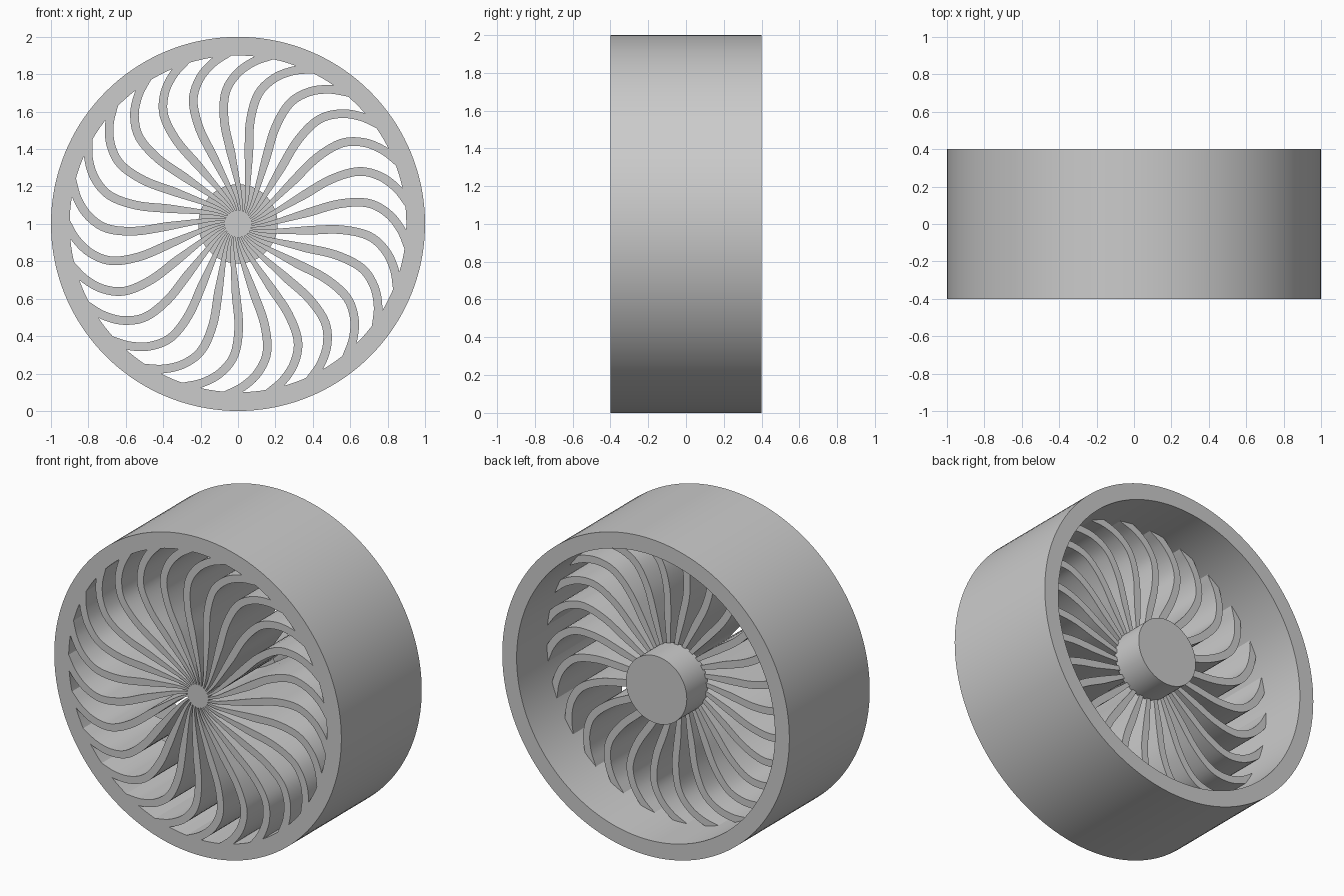
import bpy, bmesh, math
from mathutils import Vector, Matrix

cube = bpy.data.objects.get("Cube")
if cube:
    bpy.data.objects.remove(cube, do_unlink=True)

BLADES = 25
FRONT, BACK = -0.4, 0.4
BLADE_BACK = 0.1
AXIS = Vector((0, 0, 1))          # wheel centre

grey = bpy.data.materials.new("plain grey")
grey.use_nodes = True
colour = (0.6, 0.6, 0.6, 1)
grey.diffuse_color = colour
grey.node_tree.nodes["Principled BSDF"].inputs["Base Color"].default_value = colour


def finish(name, bm):
    bmesh.ops.recalc_face_normals(bm, faces=bm.faces)
    mesh = bpy.data.meshes.new(name)
    bm.to_mesh(mesh)
    bm.free()
    mesh.materials.append(grey)
    obj = bpy.data.objects.new(name, mesh)
    bpy.context.collection.objects.link(obj)
    bpy.ops.object.select_all(action='DESELECT')
    bpy.context.view_layer.objects.active = obj
    obj.select_set(True)
    bpy.ops.object.shade_smooth_by_angle(angle=math.radians(35))
    return obj


def lathe(name, profile, closed, steps=144):
    """Spin (radius, y) points around the wheel axis."""
    bm = bmesh.new()
    verts = [bm.verts.new((r, y, 1)) for r, y in profile]
    pairs = list(zip(verts, verts[1:]))
    if closed:
        pairs.append((verts[-1], verts[0]))
    edges = [bm.edges.new(p) for p in pairs]
    bmesh.ops.spin(bm, geom=verts + edges, cent=AXIS, axis=(0, 1, 0),
                   angle=math.tau, steps=steps)
    bmesh.ops.remove_doubles(bm, verts=bm.verts, dist=0.0001)
    return finish(name, bm)


def catmull(points, steps):
    """Smooth curve through the points."""
    pts = [Vector(p) for p in points]
    pts = [2 * pts[0] - pts[1]] + pts + [2 * pts[-1] - pts[-2]]
    out = []
    for a, b, c, d in zip(pts, pts[1:], pts[2:], pts[3:]):
        for i in range(steps):
            t = i / steps
            out.append(0.5 * (2 * b + (c - a) * t + (2 * a - 5 * b + 4 * c - d) * t ** 2
                              + (3 * b - a - 3 * c + d) * t ** 3))
    return out + [pts[-2]]


# Outer rim and hub
lathe("rim", [(0.9, FRONT), (1, FRONT), (1, BACK), (0.9, BACK)], True)
lathe("shaft", [(0, FRONT), (0.073, FRONT), (0.073, 0.2), (0, 0.2)], False, 64)
lathe("hub", [(0, 0.085), (0.212, 0.085), (0.212, 0.295), (0, 0.295)], False, 96)

# S-shaped blade centre line: radius, angle in degrees
path = [(0.06, 15), (0.13, 26), (0.22, 33), (0.38, 38), (0.55, 40),
        (0.7, 38), (0.8, 33), (0.87, 27), (0.92, 21)]
polar = [(r * math.cos(math.radians(a)), r * math.sin(math.radians(a))) for r, a in path]
centre = catmull(polar, 5)

# One blade, drawn as a strip and pulled back
blade = bmesh.new()
rows = []
for i, p in enumerate(centre):
    along = (centre[min(i + 1, len(centre) - 1)] - centre[max(i - 1, 0)]).normalized()
    half = min(0.023, 0.005 + 0.055 * (p.length - 0.06))
    side = Vector((-along.y, along.x)) * half
    rows.append([blade.verts.new((q.x, FRONT, 1 + q.y)) for q in (p + side, p - side)])
for a, b in zip(rows, rows[1:]):
    blade.faces.new((a[0], a[1], b[1], b[0]))
pulled = bmesh.ops.extrude_face_region(blade, geom=blade.faces[:], use_keep_orig=True)
bmesh.ops.translate(blade, vec=(0, BLADE_BACK - FRONT, 0),
                    verts=[g for g in pulled["geom"] if isinstance(g, bmesh.types.BMVert)])

# Repeat it around the axis
first = blade.faces[:]
for k in range(1, BLADES):
    copy = bmesh.ops.duplicate(blade, geom=first + list({e for f in first for e in f.edges})
                               + list({v for f in first for v in f.verts}))
    bmesh.ops.rotate(blade, cent=AXIS, matrix=Matrix.Rotation(math.tau * k / BLADES, 3, 'Y'),
                     verts=[g for g in copy["geom"] if isinstance(g, bmesh.types.BMVert)])
finish("blades", blade)
